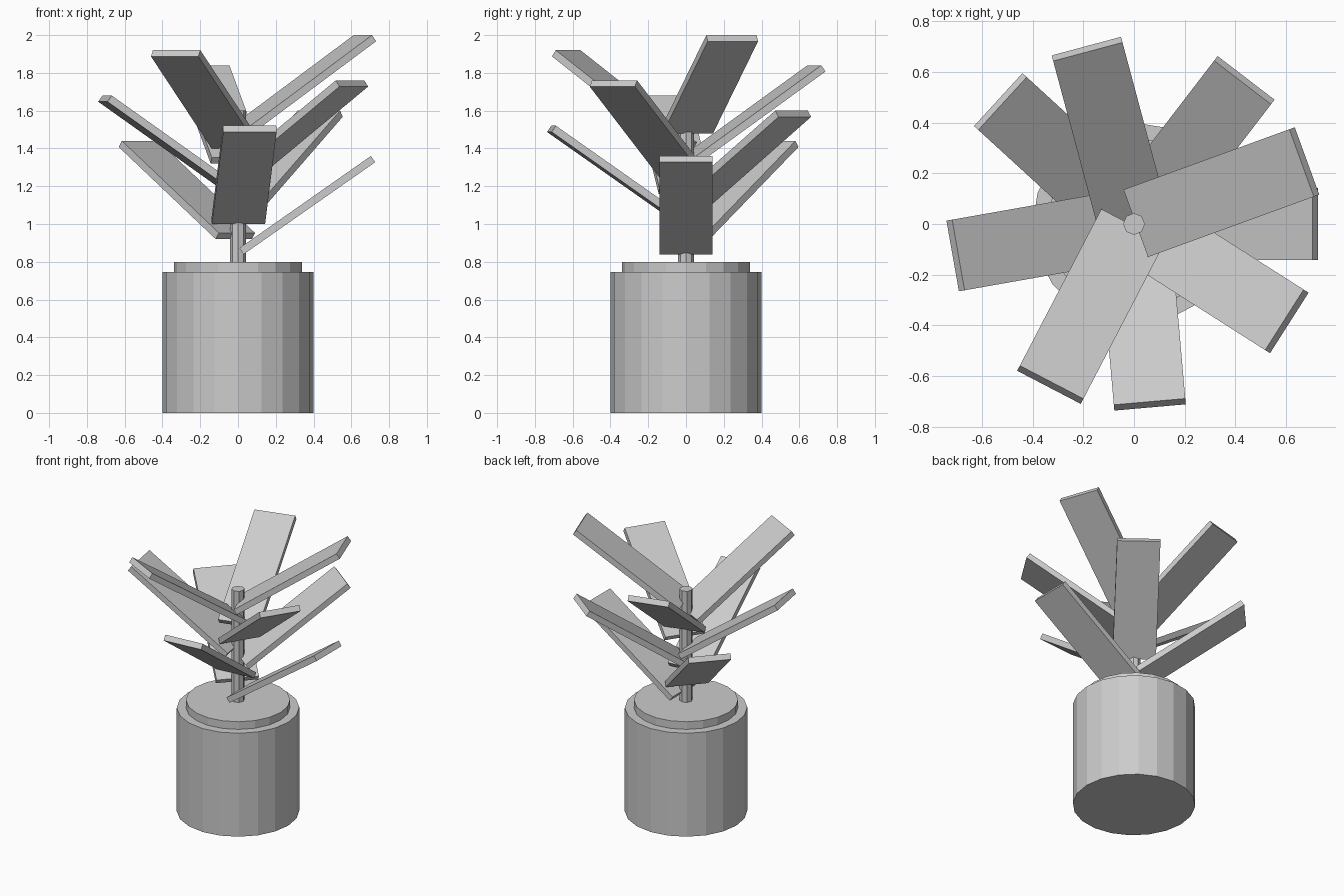
import bpy
import math
from mathutils import Matrix, Vector

if "Cube" in bpy.data.objects:
    bpy.data.objects.remove(bpy.data.objects["Cube"])

# One flat colour for the whole model
grey = bpy.data.materials.new("light_grey")
grey.diffuse_color = (0.6, 0.6, 0.6, 1.0)
grey.use_nodes = True
grey.node_tree.nodes["Principled BSDF"].inputs["Base Color"].default_value = grey.diffuse_color


def cylinder(name, radius, bottom, top, sides):
    bpy.ops.mesh.primitive_cylinder_add(
        vertices=sides, radius=radius, depth=top - bottom,
        location=(0, 0, (bottom + top) / 2))
    obj = bpy.context.object
    obj.name = name
    obj.data.materials.append(grey)
    return obj


# Pot, soil and stem
cylinder("pot", 0.40, 0.0, 0.745, 20)
cylinder("soil", 0.34, 0.69, 0.80, 20)
cylinder("stem", 0.043, 0.79, 1.60, 8)

# Leaves: identical slabs climbing the stem in a golden-angle spiral
LENGTH, WIDTH, THICK = 0.85, 0.283, 0.04
TILT = math.radians(35)
for i in range(9):
    turn = Matrix.Rotation(math.radians(137.5 * i), 4, 'Z')
    place = Matrix.Translation(Vector((0.367, 0, 1.10 + 0.08 * i)))
    lean = Matrix.Rotation(-TILT, 4, 'Y')
    bpy.ops.mesh.primitive_cube_add(size=1)
    leaf = bpy.context.object
    leaf.name = f"leaf_{i + 1}"
    leaf.data.transform(Matrix.Diagonal((LENGTH, WIDTH, THICK, 1)))
    leaf.matrix_world = turn @ place @ lean
    leaf.data.materials.append(grey)
